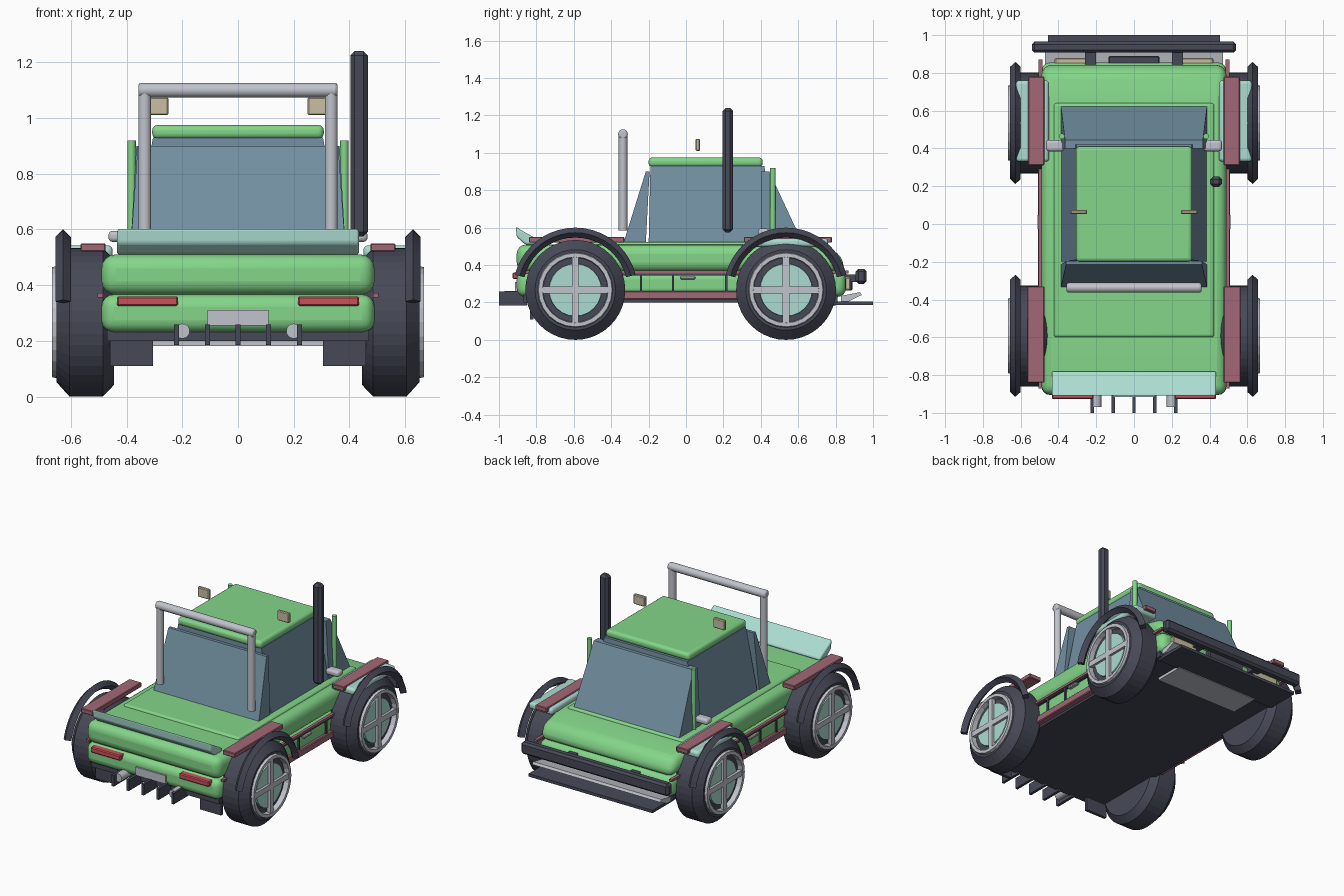
import bpy, bmesh, math
from mathutils import Matrix, Vector

if "Cube" in bpy.data.objects:
    bpy.data.objects.remove(bpy.data.objects["Cube"])


def material(name, r, g, b):
    m = bpy.data.materials.new(name)
    m.diffuse_color = (r, g, b, 1)
    m.use_nodes = True
    m.node_tree.nodes["Principled BSDF"].inputs["Base Color"].default_value = m.diffuse_color
    return m


GREEN = material("body green", 0.23, 0.67, 0.25)
TEAL = material("pale teal", 0.41, 0.72, 0.64)
DARK = material("dark rubber", 0.062, 0.066, 0.095)
GLASS = material("window blue", 0.17, 0.28, 0.36)
RED = material("lamp red", 0.60, 0.08, 0.10)
MAROON = material("trim maroon", 0.36, 0.14, 0.18)
GREY = material("light grey", 0.53, 0.55, 0.60)
SAND = material("lamp sand", 0.58, 0.52, 0.36)


def finish(name, bm, mat, bevel=0, seg=1, smooth=False):
    bmesh.ops.recalc_face_normals(bm, faces=bm.faces)
    me = bpy.data.meshes.new(name)
    bm.to_mesh(me)
    bm.free()
    me.materials.append(mat)
    ob = bpy.data.objects.new(name, me)
    bpy.context.collection.objects.link(ob)
    if bevel:
        mod = ob.modifiers.new("bevel", 'BEVEL')
        mod.width, mod.segments = bevel, seg
    if smooth:
        bpy.ops.object.select_all(action='DESELECT')
        ob.select_set(True)
        bpy.context.view_layer.objects.active = ob
        bpy.ops.object.shade_smooth_by_angle()
    return ob


def box(name, x, y, z, mat, bevel=0, seg=1, pair=False):
    """Box from (min, max) ranges; pair adds the mirrored copy."""
    for s in ((1, -1) if pair else (1,)):
        bm = bmesh.new()
        bmesh.ops.create_cube(bm, size=1)
        for v in bm.verts:
            v.co = (s * (sum(x) / 2 + v.co.x * (x[1] - x[0])),
                    sum(y) / 2 + v.co.y * (y[1] - y[0]),
                    sum(z) / 2 + v.co.z * (z[1] - z[0]))
        finish(name, bm, mat, bevel, seg, seg > 1)


def loft(name, lower, upper, mat, bevel=0):
    """Tapered block; each end is (half width, y min, y max, z)."""
    bm = bmesh.new()
    rings = []
    for w, y0, y1, z in (lower, upper):
        rings.append([bm.verts.new(c) for c in
                      ((-w, y0, z), (w, y0, z), (w, y1, z), (-w, y1, z))])
    a, b = rings
    bm.faces.new(a)
    bm.faces.new(b)
    for i in range(4):
        j = (i + 1) % 4
        bm.faces.new((a[i], a[j], b[j], b[i]))
    finish(name, bm, mat, bevel)


def extrude(name, profile, w, mat, bevel=0, seg=1):
    """Side (y, z) profile extruded across x."""
    bm = bmesh.new()
    f = bm.faces.new([bm.verts.new((-w, y, z)) for y, z in profile])
    r = bmesh.ops.extrude_face_region(bm, geom=[f])
    for v in r['geom']:
        if isinstance(v, bmesh.types.BMVert):
            v.co.x = w
    finish(name, bm, mat, bevel, seg, seg > 1)


def tube(name, a, b, r, mat, sides=16, bevel=0):
    a, b = Vector(a), Vector(b)
    bm = bmesh.new()
    bmesh.ops.create_cone(bm, cap_ends=True, segments=sides, radius1=r, radius2=r,
                          depth=(b - a).length)
    rot = (b - a).to_track_quat('Z', 'Y').to_matrix().to_4x4()
    bm.transform(Matrix.Translation((a + b) / 2) @ rot)
    finish(name, bm, mat, bevel, 2, sides > 8)


def lathe(name, profile, s, yc, mat, steps=40, start=0, end=360, closed=False):
    """Revolve an (x, radius) profile around a wheel axle at (yc, 0.267)."""
    bm = bmesh.new()
    full = end - start == 360
    rings = []
    for i in range(steps if full else steps + 1):
        t = math.radians(start + (end - start) * i / steps)
        rings.append([bm.verts.new((s * x, yc + r * math.cos(t), 0.267 + r * math.sin(t)))
                      for x, r in profile])
    n = len(profile)
    for i in range(steps):
        p, q = rings[i], rings[(i + 1) % len(rings)]
        for k in range(n if closed else n - 1):
            m = (k + 1) % n
            bm.faces.new((p[k], p[m], q[m], q[k]))
    if not full:
        bm.faces.new(rings[0])
        bm.faces.new(rings[-1])
    bmesh.ops.remove_doubles(bm, verts=bm.verts, dist=1e-5)
    finish(name, bm, mat)


# body shell, stacked in two rounded layers
extrude("upper_body", [(-0.905, 0.365), (-0.905, 0.51), (0.64, 0.51), (0.82, 0.47),
                       (0.855, 0.365)], 0.49, GREEN, 0.05, 4)
box("lower_body", (-0.49, 0.49), (-0.905, 0.855), (0.23, 0.367), GREEN, 0.045, 4)
box("deck_panel", (-0.425, 0.425), (-0.6, 0.64), (0.45, 0.523), GREEN, 0.015, 3)
box("underbody", (-0.47, 0.47), (-0.87, 0.81), (0.2, 0.25), DARK)
box("skid_plate", (-0.305, 0.305), (0.6, 0.8), (0.182, 0.2), GREY)

# cabin glass and roof
loft("cabin_glass", (0.385, -0.2, 0.45, 0.51), (0.305, -0.19, 0.42, 0.93), GLASS)
loft("windshield", (0.387, 0.40, 0.625, 0.515), (0.365, 0.40, 0.445, 0.9), GLASS)
loft("rear_window", (0.387, -0.335, -0.215, 0.515), (0.36, -0.215, -0.195, 0.9), GLASS)
box("roof", (-0.308, 0.308), (-0.2, 0.41), (0.925, 0.975), GREEN, 0.02, 4)

# roll bar, snorkel, antenna posts, mirrors, roof lamps
for s in (1, -1):
    tube("roll_bar_post", (s * 0.335, -0.337, 0.585), (s * 0.335, -0.337, 1.11), 0.023, GREY)
    tube("windshield_post", (s * 0.382, 0.464, 0.52), (s * 0.382, 0.464, 0.92), 0.015, GREEN)
tube("roll_bar_top", (-0.358, -0.337, 1.1), (0.358, -0.337, 1.1), 0.026, GREY, 16, 0.01)
box("snorkel", (0.403, 0.466), (0.196, 0.252), (0.575, 1.24), DARK, 0.016)
box("mirror", (0.37, 0.465), (0.385, 0.445), (0.555, 0.595), GREY, 0.015, 3, True)
box("roof_lamp", (0.25, 0.335), (0.052, 0.075), (1.01, 1.075), SAND, 0.005, 1, True)

# rear: spoiler, lamps, plate, exhausts, fins, mud flaps
extrude("spoiler", [(-0.86, 0.51), (-0.905, 0.55), (-0.91, 0.605), (-0.87, 0.58),
                    (-0.78, 0.53), (-0.78, 0.51)], 0.435, TEAL, 0.012, 3)
box("tail_lamp", (0.215, 0.435), (-0.927, -0.88), (0.325, 0.36), RED, 0.006, 1, True)
box("rear_plate", (-0.11, 0.11), (-0.915, -0.88), (0.255, 0.31), GREY)
for s in (1, -1):
    tube("exhaust", (s * 0.2, -0.97, 0.235), (s * 0.2, -0.85, 0.235), 0.027, GREY)
for i in range(-2, 3):
    box("diffuser_fin", (i * 0.11 - 0.009, i * 0.11 + 0.009), (-1.0, -0.85), (0.185, 0.258), DARK)
box("mud_flap", (0.305, 0.46), (-0.835, -0.815), (0.11, 0.24), DARK, 0, 1, True)

# front: bumper bar, splitter, grey lip, lamps, grille
box("front_bumper", (-0.54, 0.54), (0.907, 0.965), (0.3, 0.38), DARK, 0.014)
box("bumper_mount", (0.2, 0.26), (0.83, 0.92), (0.31, 0.35), DARK, 0, 1, True)
box("splitter", (-0.455, 0.455), (0.78, 1.0), (0.187, 0.206), DARK)
extrude("front_lip", [(0.83, 0.206), (0.83, 0.235), (0.93, 0.255), (0.94, 0.24),
                      (0.87, 0.206)], 0.47, GREY)
box("headlamp", (0.23, 0.42), (0.83, 0.88), (0.265, 0.335), SAND, 0.006, 1, True)
box("grille", (-0.135, 0.135), (0.83, 0.89), (0.265, 0.34), DARK, 0.006)

# side trim, sills, handles and struts
box("side_strip", (0.485, 0.505), (-0.87, 0.87), (0.356, 0.371), MAROON, 0, 1, True)
box("sill", (0.44, 0.507), (-0.36, 0.3), (0.215, 0.262), MAROON, 0.005, 1, True)
box("side_rail", (0.48, 0.5), (-0.36, 0.3), (0.345, 0.354), DARK, 0, 1, True)
for y in (-0.24, -0.07, 0.215):
    box("side_strut", (0.48, 0.5), (y - 0.006, y + 0.006), (0.26, 0.35), DARK, 0, 1, True)
box("door_handle", (0.48, 0.51), (-0.03, 0.05), (0.324, 0.34), GREY, 0.004, 1, True)

# fender covers
box("front_fender", (0.45, 0.625), (0.33, 0.76), (0.497, 0.543), TEAL, 0.018, 4, True)
box("front_fender_board", (0.475, 0.56), (0.31, 0.78), (0.52, 0.55), MAROON, 0.004, 1, True)
box("rear_fender_board", (0.475, 0.565), (-0.84, -0.33), (0.52, 0.55), MAROON, 0.004, 1, True)

# wheels with arch flares
for yc in (-0.592, 0.535):
    for s in (1, -1):
        lathe("tyre", [(0.445, 0), (0.445, 0.225), (0.485, 0.267), (0.605, 0.267),
                       (0.652, 0.215), (0.652, 0.2), (0.635, 0.175), (0.635, 0)], s, yc, DARK)
        lathe("rim_ring", [(0.63, 0.172), (0.668, 0.176), (0.668, 0.197), (0.63, 0.207)],
              s, yc, GREY, 24, closed=True)
        lathe("hub_disc", [(0.63, 0.142), (0.648, 0.14), (0.648, 0)], s, yc, TEAL, 24)
        x = sorted((s * 0.64, s * 0.664))
        box("spoke", x, (yc - 0.018, yc + 0.018), (0.085, 0.449), GREY)
        box("spoke", x, (yc - 0.182, yc + 0.182), (0.249, 0.285), GREY)
        lathe("wheel_arch", [(0.6, 0.306), (0.628, 0.333), (0.656, 0.306), (0.628, 0.28)],
              s, yc, DARK, 20, 14, 166, True)
